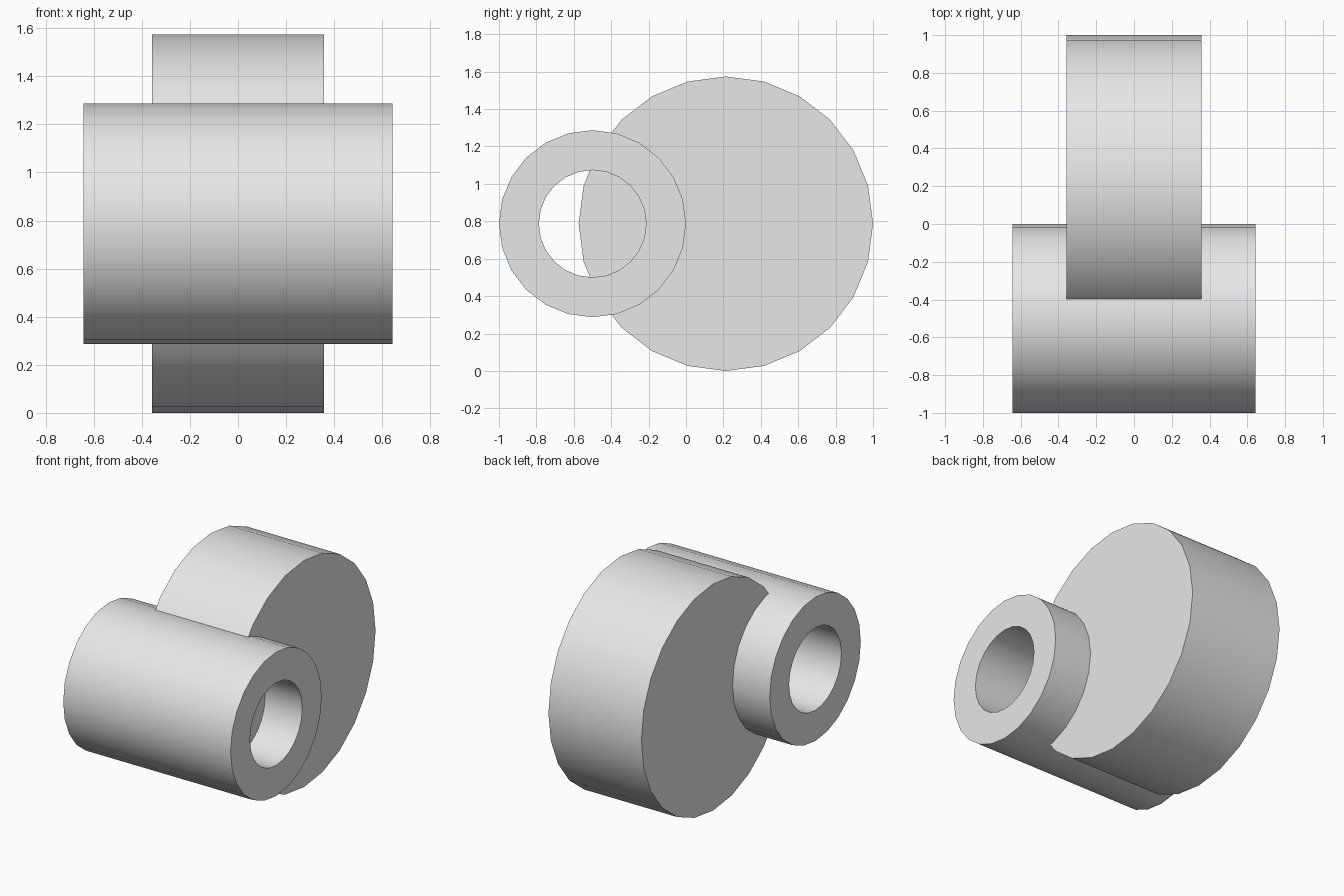
import bpy
import bmesh
from math import cos, sin, tau

SIDES = 24
AXIS_HEIGHT = 0.787

cube = bpy.data.objects.get("Cube")
if cube:
    bpy.data.objects.remove(cube, do_unlink=True)

grey = bpy.data.materials.new("light_grey")
grey.use_nodes = True
grey.diffuse_color = (0.8, 0.8, 0.8, 1)
grey.node_tree.nodes["Principled BSDF"].inputs["Base Color"].default_value = (0.8, 0.8, 0.8, 1)


def ring(bm, radius, x):
    """Circle of vertices around the x axis."""
    return [bm.verts.new((x, radius * cos(tau * i / SIDES), radius * sin(tau * i / SIDES)))
            for i in range(SIDES)]


def bridge(bm, a, b):
    for i in range(SIDES):
        j = (i + 1) % SIDES
        bm.faces.new((a[i], a[j], b[j], b[i]))


def roller(name, y, half_width, radius, bore=None):
    """Cylinder along x, with an optional through hole."""
    bm = bmesh.new()
    left, right = ring(bm, radius, half_width), ring(bm, radius, -half_width)
    bridge(bm, left, right)
    if bore:
        hole_left, hole_right = ring(bm, bore, half_width), ring(bm, bore, -half_width)
        bridge(bm, right, hole_right)
        bridge(bm, hole_right, hole_left)
        bridge(bm, hole_left, left)
    else:
        bm.faces.new(left)
        bm.faces.new(right[::-1])
    bmesh.ops.recalc_face_normals(bm, faces=bm.faces)
    mesh = bpy.data.meshes.new(name)
    bm.to_mesh(mesh)
    bm.free()
    mesh.materials.append(grey)
    obj = bpy.data.objects.new(name, mesh)
    obj.location = (0, y, AXIS_HEIGHT)
    bpy.context.collection.objects.link(obj)
    bpy.ops.object.select_all(action='DESELECT')
    obj.select_set(True)
    bpy.context.view_layer.objects.active = obj
    bpy.ops.object.shade_smooth_by_angle()
    return obj


# Large solid disc at the back, its rim reaching into the sleeve's bore
roller("solid_disc", 0.213, 0.357, 0.787)

# Wide hollow sleeve at the front
roller("hollow_sleeve", -0.5, 0.643, 0.5, bore=0.287)
